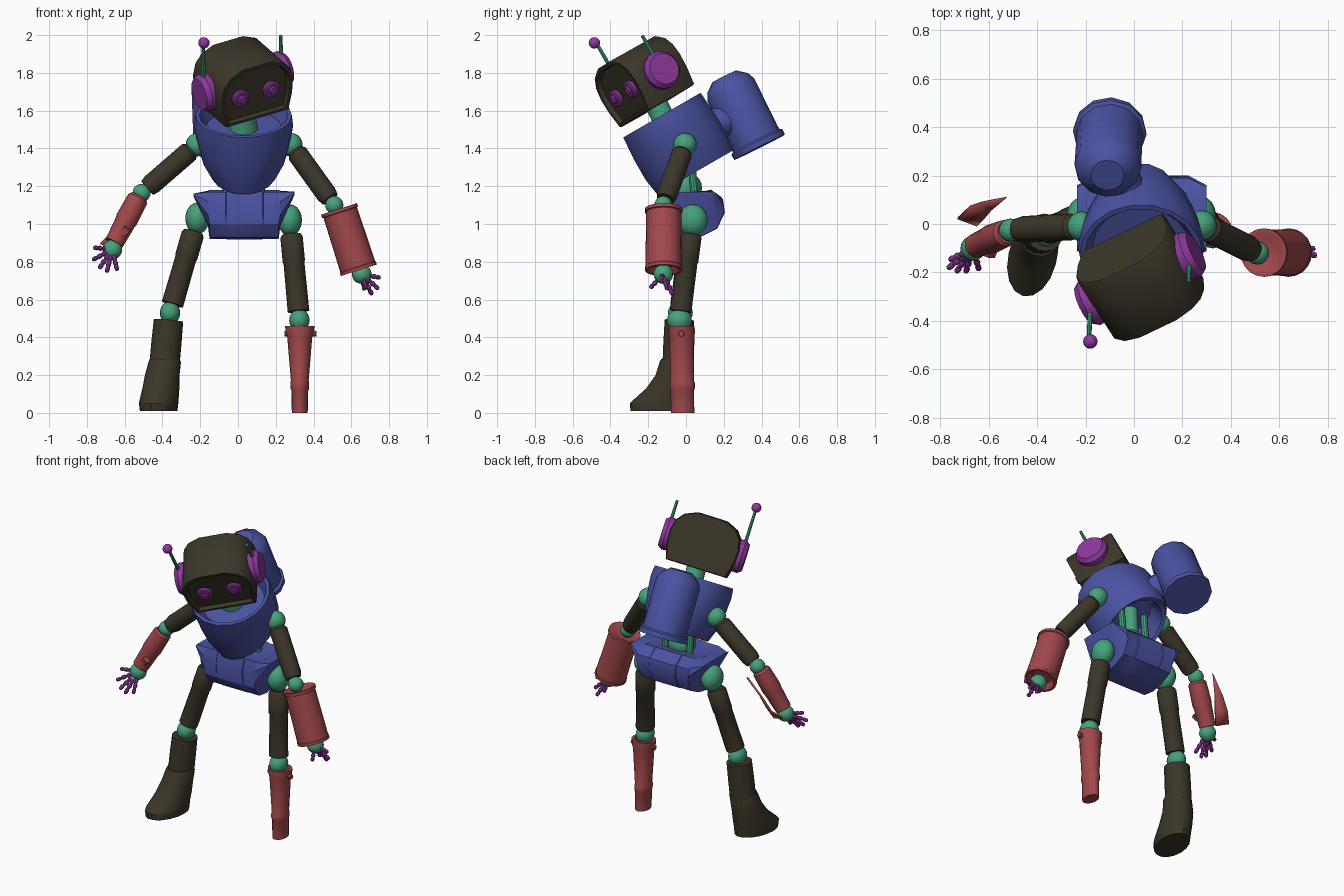
import bpy, bmesh
from math import sin, cos, pi
from mathutils import Vector as V, Matrix

if "Cube" in bpy.data.objects:
    bpy.data.objects.remove(bpy.data.objects["Cube"])

COL = dict(dark=(.045, .037, .022), blue=(.07, .085, .36), red=(.36, .065, .07),
           green=(.06, .36, .2), purple=(.27, .04, .33))
MATS = {}
for k, c in COL.items():
    MATS[k] = bpy.data.materials.new(k)
    MATS[k].diffuse_color = (*c, 1)


def finish(name, bm, col):
    bmesh.ops.recalc_face_normals(bm, faces=bm.faces)
    for f in bm.faces:
        f.smooth = True
    for e in bm.edges:
        e.smooth = e.calc_face_angle(0) < .6
    me = bpy.data.meshes.new(name)
    bm.to_mesh(me)
    bm.free()
    me.materials.append(MATS[col])
    ob = bpy.data.objects.new(name, me)
    bpy.context.collection.objects.link(ob)
    return ob


def frame(o, x, y, z):
    m = Matrix((x, y, z)).transposed().to_4x4()
    m.translation = V(o)
    return m


def along(a, b):
    a, b = V(a), V(b)
    m = (b - a).to_track_quat('Z', 'Y').to_matrix().to_4x4()
    m.translation = a
    return m


def circle(n):
    return [(cos(2 * pi * i / n), sin(2 * pi * i / n)) for i in range(n)]


def loft(name, m, rings, col, prof=None, n=16):
    """Skin rings (z, sx, sy, ox, oy) of a 2D profile and cap both ends."""
    prof = prof or circle(n)
    bm = bmesh.new()
    loops = []
    for r in rings:
        z, sx, sy, ox, oy = (list(r) + [0] * 5)[:5] if len(r) > 2 else (r[0], r[1], r[1], 0, 0)
        loops.append([bm.verts.new(m @ V((p * sx + ox, q * sy + oy, z))) for p, q in prof])
    for a, b in zip(loops, loops[1:]):
        for i in range(len(prof)):
            j = (i + 1) % len(prof)
            bm.faces.new((a[i], a[j], b[j], b[i]))
    bm.faces.new(loops[0][::-1])
    bm.faces.new(loops[-1])
    return finish(name, bm, col)


def tube(name, a, b, radii, col, n=16):
    """Turned part from a to b; radii are (fraction, radius) pairs."""
    l = (V(b) - V(a)).length
    return loft(name, along(a, b), [(t * l, r) for t, r in radii], col, n=n)


def ball(name, c, r, col, s=(1, 1, 1), seg=16):
    bm = bmesh.new()
    bmesh.ops.create_uvsphere(bm, u_segments=seg, v_segments=seg * 5 // 8, radius=r)
    bmesh.ops.transform(bm, matrix=Matrix.Translation(c) @ Matrix.Diagonal((*s, 1)), verts=bm.verts)
    return finish(name, bm, col)


# Head: arched prism facing forward, tilted and turned
r = V((.87, .416, .257)).normalized()
f = V((.49, -.76, -.427))
f = (f - r * f.dot(r)).normalized()
u = f.cross(r)
H = frame((.025, -.225, 1.755), r, u, f)
arch = [(-.19, -.15), (.19, -.15), (.215, -.05), (.22, .03), (.205, .095), (.165, .145), (.09, .178),
        (-.09, .178), (-.165, .145), (-.205, .095), (-.22, .03), (-.215, -.05)]
loft("head", H, [(-.155, .97, .97), (-.145, 1, 1), (.15, 1, 1), (.16, .97, .97), (.16, .9, .88),
                 (.135, .86, .84)], "dark", prof=arch)
for i, s in enumerate((-1, 1)):
    side = ("left", "right")[i]
    e = H @ V((s * .093, -.005, .13))
    tube(side + "_eye", e, e + f * .04, [(0, .048), (.5, .048), (.6, .036), (.8, .036), (.8, .025), (1, .02)],
         "purple")
    a, b = H @ V((s * .2, 0, 0)), H @ V((s * .265, 0, 0))
    tube(side + "_ear", a, b, [(0, .1), (.6, .103), (1, .085)], "purple")
    tube(side + "_antenna", H @ V((s * .235, .06, 0)), H @ V((s * .235, (.3, .21)[i], 0)),
         [(0, .011), (1, .009)], "green", 8)
ball("antenna_ball", H @ V((-.235, .31, .01)), .03, "purple")

# Neck
tube("neck", (.03, -.07, 1.46), (.03, -.17, 1.66), [(0, .08), (.4, .07), (.6, .06), (1, .06)], "green")

# Torso: barrel leaning forward, recessed at both ends
T = frame((.03, -.04, 1.425), (1, 0, 0), (0, .866, .5), (0, -.5, .866))
loft("torso", T, [(-.03, .14, .16), (-.16, .16, .2), (-.175, .175, .235), (-.08, .225, .25), (.03, .25, .25),
                  (.11, .262, .245), (.175, .255, .24), (.175, .235, .22), (.1, .2, .18)], "blue", n=18)

# Backpack
B = along((-.1, .385, 1.415), (-.11, .2, 1.785))
loft("backpack", B, [(-.01, .125), (-.01, .15), (.02, .152), (.03, .138), (.05, .136), (.33, .138), (.37, .12),
                     (.41, .07)], "blue", n=12)
tube("pack_mount", (-.03, .1, 1.5), (-.09, .28, 1.58), [(0, .09), (1, .08)], "blue", 12)

# Spine
ball("waist", (.03, .0, 1.19), .085, "green")
tube("spine", (.03, .02, 1.15), (.03, .0, 1.42), [(0, .04), (1, .045)], "green")
for x in (-.06, .12):
    tube("spine_strut", (x, .05, 1.12), (x, .02, 1.4), [(0, .022), (1, .022)], "green", 10)

# Pelvis: rounded section swept across, with flared wings at the top
sec = [(-.12, 1.17), (-.14, 1.1), (-.135, 1.0), (-.08, .93), (.0, .92), (.08, .935), (.16, .975), (.2, 1.06),
       (.19, 1.13), (.13, 1.18), (.0, 1.15)]
P = frame((0, 0, 0), (0, 1, 0), (0, 0, 1), (1, 0, 0))
loft("pelvis", P, [(-.235, .8, .06, 0, 1.09), (-.16, 1, .7, 0, .35), (-.15, 1, 1), (-.065, 1, 1),
                   (-.06, 1.03, 1.01, 0, -.01), (.13, 1.03, 1.01, 0, -.01), (.135, 1, 1), (.215, 1, 1),
                   (.225, 1, .7, 0, .35), (.3, .8, .06, 0, 1.1)], "blue", prof=sec)

# Arms: shoulder, upper arm, elbow
shoulder = [(0, .04), (.06, .055), (.9, .055), (1, .048)]
for side, s, e in (("left", (-.215, -.01, 1.42), (-.51, -.025, 1.165)),
                   ("right", (.28, -.005, 1.42), (.51, -.12, 1.1))):
    s, e = V(s), V(e)
    ball(side + "_shoulder", s, .062, "green")
    tube(side + "_upper_arm", s.lerp(e, .1), s.lerp(e, .9), shoulder, "dark")
    ball(side + "_elbow", e, .048, "green")

# Left forearm with panel and fin
tube("left_forearm", (-.525, -.035, 1.145), (-.655, -.09, .9),
     [(0, .045), (.05, .056), (.5, .06), (.55, .056), (1, .05)], "red")
tube("forearm_panel", (-.595, -.11, .965), (-.6, -.135, .96), [(0, .03), (1, .026)], "red", 4)
bm = bmesh.new()
fin = [bm.verts.new(p) for p in ((-.53, .105, 1.15), (-.63, .085, 1.03), (-.68, .068, .95), (-.73, .02, .9),
                                 (-.65, -.01, .87), (-.615, .025, .95), (-.59, .055, 1.03))]
for q in ((0, 1, 6), (1, 2, 5, 6), (2, 3, 4, 5)):
    bm.faces.new([fin[i] for i in q])
mod = finish("forearm_fin", bm, "red").modifiers.new("thick", 'SOLIDIFY')
mod.thickness = .012

# Right forearm: wide sleeve
tube("right_forearm", (.535, -.118, 1.08), (.64, -.118, .755),
     [(.06, .05), (0, .085), (0, .1), (.05, .1), (.06, .093), (.94, .097), (.95, .1), (1, .1), (1, .085), (.9, .06)],
     "red", 20)

# Hands: palm ball and jointed fingers
HANDS = (("left", (-.665, -.1, .865),
          ((-.765, -.15, .875), (-.77, -.185, .81), (-.735, -.2, .765), (-.695, -.2, .745), (-.64, -.19, .755))),
         ("right", (.655, -.12, .735),
          ((.755, -.13, .715), (.745, -.1, .655), (.71, -.07, .625), (.67, -.09, .65), (.68, -.19, .66))))
for side, c, tips in HANDS:
    ball(side + "_palm", c, .052, "green")
    for t in tips:
        a, b = V(c).lerp(V(t), .35), V(t)
        tube(side + "_finger", a, b, [(0, .014), (.1, .015), (.3, .009), (.4, .014), (.5, .014), (.65, .009),
                                      (.75, .013), (.95, .011), (1, .005)], "purple", 8)

# Legs: hip, thigh, knee
for side, h, k in (("left", (-.215, .03, 1.03), (-.36, -.03, .53)),
                   ("right", (.275, .035, 1.02), (.325, -.035, .49))):
    h, k = V(h), V(k)
    ball(side + "_hip", h, .08, "green", (.8, 1, 1.05))
    tube(side + "_thigh", h.lerp(k, .14), h.lerp(k, .91), [(0, .05), (.04, .06), (.35, .06), (.37, .056), (1, .058)],
         "dark")
    ball(side + "_knee", k, .06, "green", (.9, 1.1, 1))

# Left boot: shaft and flared foot with toe
tube("boot_shaft", (-.368, -.035, .49), (-.39, -.045, .25), [(0, .06), (0, .078), (.5, .08), (1, .08)], "dark")
F = Matrix.Translation((-.4, -.06, 0)) @ Matrix.Rotation(-.24, 4, 'Z')
loft("boot_foot", F, [(.01, .095, .155, 0, -.085), (.05, .1, .16, 0, -.085), (.06, .1, .155, 0, -.08),
                      (.13, .097, .12, 0, -.035), (.2, .092, .098, 0, -.005), (.27, .087, .088, .01, .01),
                      (.285, .08, .08, .01, .01)], "dark")

# Right shin: tapered peg with collar and bolts
S = along((.325, -.02, 0), (.33, -.025, .47))
S = frame((.327, -.018, 0), (1, 0, 0), (0, 1, 0), (0, -.01, 1))
loft("right_shin", S, [(0, .042, .062), (.12, .045, .062), (.13, .05, .066), (.16, .05, .066), (.17, .047, .062),
                       (.4, .066, .066), (.43, .075, .07), (.46, .078, .068), (.46, .06, .05), (.42, .05, .045)], "red")
for s in (-1, 1):
    tube("shin_bolt", (.33 + s * .05, -.025, .42), (.33 + s * .085, -.025, .42), [(0, .018), (1, .015)], "red", 10)

for m in bpy.data.materials:
    if m.users and not m.is_grease_pencil:
        m.use_nodes = True
        m.node_tree.nodes["Principled BSDF"].inputs["Base Color"].default_value = m.diffuse_color
